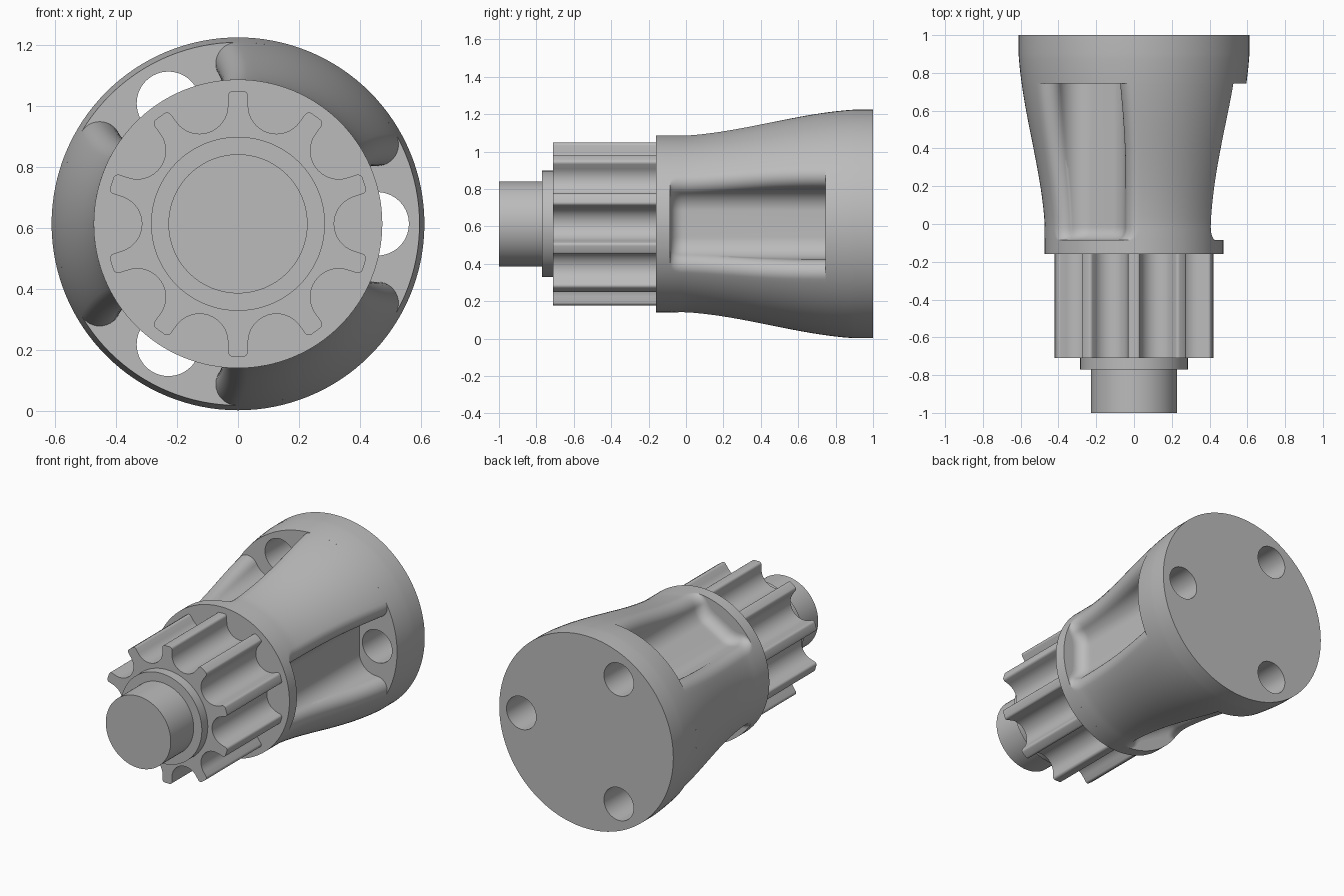
import bpy, bmesh
from math import sin, cos, pi, sqrt, atan2, radians, hypot

cube = bpy.data.objects.get("Cube")
if cube:
    bpy.data.objects.remove(cube, do_unlink=True)

AXIS_Z = 0.613      # height of the long axis
POCKET_START, POCKET_END = -0.085, 0.745

grey = bpy.data.materials.new("plain grey")
grey.use_nodes = True
grey.diffuse_color = (0.5, 0.5, 0.5, 1)
grey.node_tree.nodes["Principled BSDF"].inputs["Base Color"].default_value = (0.5, 0.5, 0.5, 1)


def loft(name, rings, capped=True):
    """Skin a list of (y, [(x, z), ...]) rings along the axis."""
    bm = bmesh.new()
    loops = [[bm.verts.new((x, y, z + AXIS_Z)) for x, z in pts] for y, pts in rings]
    for a, b in zip(loops, loops[1:]):
        n = len(a)
        for i in range(n):
            j = (i + 1) % n
            bm.faces.new((a[i], a[j], b[j], b[i]))
    if capped:
        bm.faces.new(loops[0])
        bm.faces.new(loops[-1])
    bmesh.ops.recalc_face_normals(bm, faces=bm.faces)
    mesh = bpy.data.meshes.new(name)
    bm.to_mesh(mesh)
    bm.free()
    mesh.materials.append(grey)
    obj = bpy.data.objects.new(name, mesh)
    bpy.context.collection.objects.link(obj)
    return obj


def arc(cx, cy, r, start, end, n):
    return [(cx + r * cos(start + (end - start) * i / n),
             cy + r * sin(start + (end - start) * i / n)) for i in range(n + 1)]


def circle(r, cx=0, cz=0, n=128):
    return arc(cx, cz, r, 0, 2 * pi, n)[:-1]


def turn(pts, a):
    return [(x * cos(a) - z * sin(a), x * sin(a) + z * cos(a)) for x, z in pts]


def select_only(obj):
    bpy.ops.object.select_all(action='DESELECT')
    obj.select_set(True)
    bpy.context.view_layer.objects.active = obj


def body_radius(y):
    t = min(max(y / 0.9, 0), 1)
    return 0.473 + 0.138 * (0.6 * t * t * (3 - 2 * t) + 0.4 * t)


def pocket_ring(y):
    """Body section with three rounded pockets whose lips blend into the skin."""
    R = body_radius(y)
    half, cove, lip, scoop = 0.19, 0.12, 0.07, 0.07
    s = min(y - POCKET_START, scoop)
    floor = 0.33 + scoop - sqrt(scoop ** 2 - (scoop - s) ** 2)
    ct, cx = half - cove, floor + cove
    # Centre of the lip fillet: beside the straight wall, or touching the cove
    pt, px = half + lip, sqrt((R - lip) ** 2 - (half + lip) ** 2)
    a = 0
    if px < cx:
        d = hypot(ct, cx)
        k = ((R - lip) ** 2 - (cove + lip) ** 2 + d * d) / (2 * d)
        h = sqrt((R - lip) ** 2 - k * k)
        pt, px = (k * ct + h * cx) / d, (k * cx - h * ct) / d
        a = atan2(px - cx, pt - ct)
    rim = atan2(px, pt)
    side = arc(ct, cx, cove, -pi / 2, a, 12) + arc(pt, px, lip, a + pi, rim, 12)
    side = [(x, t) for t, x in side]
    pocket = [(x, -t) for x, t in reversed(side)] + side
    edge = pi / 2 - rim
    skin = arc(0, 0, R, edge, 2 * pi / 3 - edge, 24)[1:-1]
    return sum((turn(pocket + skin, k * 2 * pi / 3) for k in range(3)), [])


def gear_outline(teeth=10, outer=0.435, root=0.315, half=0.033, corner=0.016):
    """Narrow parallel teeth with round scallops between them."""
    step = pi / teeth
    c = (root - half) / (1 - sin(step))
    r = c - root
    scallop = arc(c, 0, r, 1.5 * pi - step, pi / 2 + step, 16)
    tip = (arc(outer - corner, -half + corner, corner, -pi / 2, 0, 4)
           + arc(outer - corner, half - corner, corner, 0, pi / 2, 4))
    tooth = scallop + turn(tip, step)
    return sum((turn(tooth, 2 * step * k) for k in range(teeth)), [])


# Stub shaft, shoulder and gear
parts = [
    loft("front_shaft", [(-1, circle(0.228)), (-0.75, circle(0.228))]),
    loft("shaft_shoulder", [(-0.77, circle(0.285)), (-0.69, circle(0.285))]),
    loft("pinion_gear", [(-0.71, gear_outline()), (-0.13, gear_outline())]),
    loft("front_collar", [(-0.16, circle(0.473)), (POCKET_START, circle(0.473))]),
]

# Flared body with pockets, finer where the pocket floor scoops up
stations = [POCKET_START + 0.07 * (1 - cos(i * pi / 20)) for i in range(11)]
stations += [-0.015 + (POCKET_END + 0.015) * i / 32 for i in range(1, 33)]
parts.append(loft("flared_body", [(y, pocket_ring(y)) for y in stations], capped=False))

# Rear flange with three through holes
steps = [POCKET_END + (0.9 - POCKET_END) * i / 6 for i in range(7)] + [1]
flange = loft("rear_flange", [(y, circle(body_radius(y))) for y in steps])
for k in range(3):
    a = radians(120 * k)
    cutter = loft("hole_cutter", [(y, circle(0.104, 0.456 * cos(a), 0.456 * sin(a), 64))
                                  for y in (0.6, 1.1)])
    cutter.hide_render = True
    cut = flange.modifiers.new("hole", 'BOOLEAN')
    cut.operation, cut.solver, cut.object = 'DIFFERENCE', 'EXACT', cutter
    select_only(flange)
    bpy.ops.object.modifier_apply(modifier=cut.name)
    bpy.data.objects.remove(cutter, do_unlink=True)
parts.append(flange)

for obj in parts:
    select_only(obj)
    bpy.ops.object.shade_smooth_by_angle(angle=radians(32))
